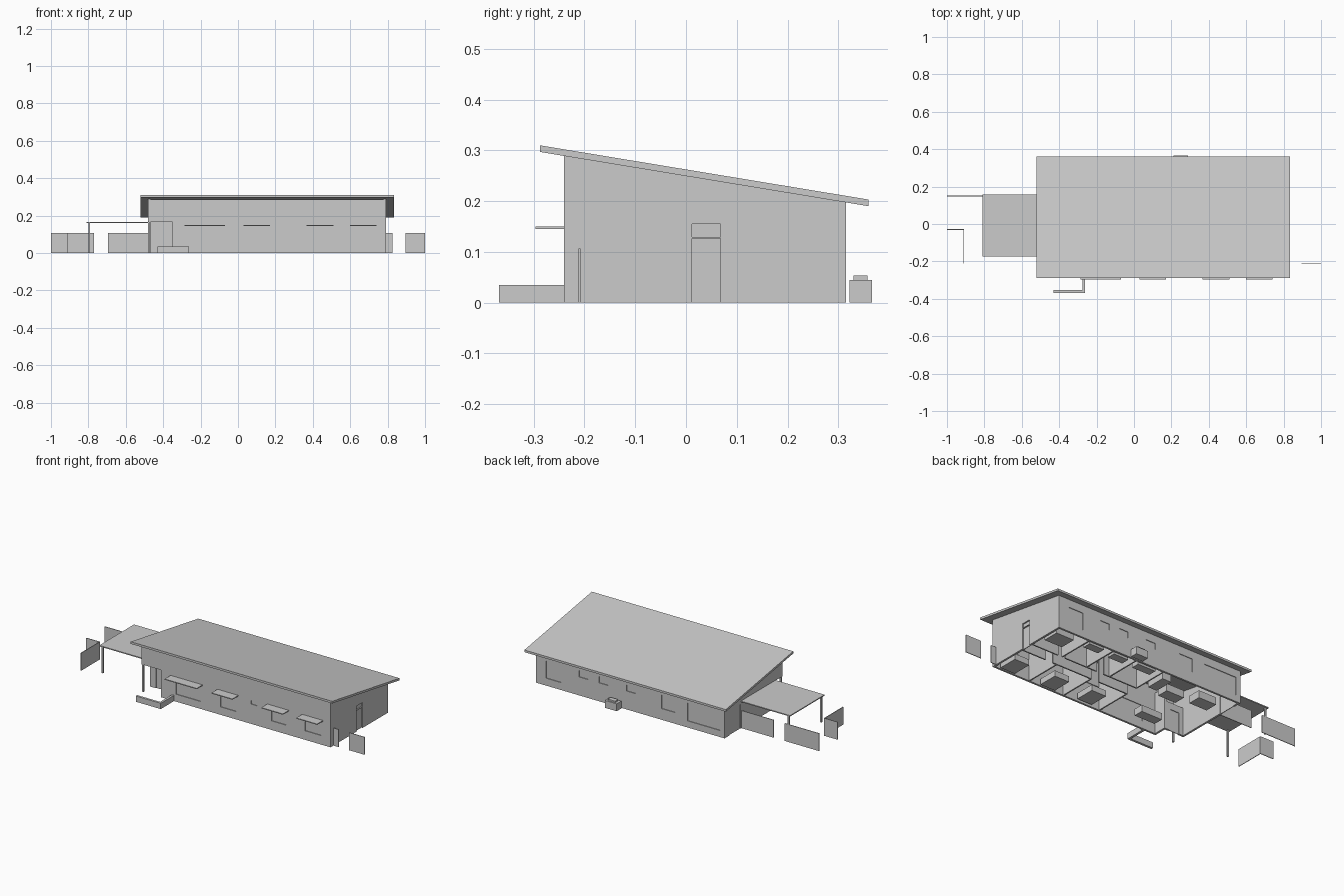
import bpy, bmesh

if "Cube" in bpy.data.objects:
    bpy.data.objects.remove(bpy.data.objects["Cube"])

T = 0.012                      # wall thickness
X0, X1, Y0, Y1 = -0.48, 0.79, -0.24, 0.315
PORCH_X, PORCH_Y, PORCH_Z = -0.35, -0.16, 0.165


def under_roof(y):
    return 0.297 - 0.165 * (y + 0.288)


def finish(name, bm):
    bmesh.ops.recalc_face_normals(bm, faces=bm.faces)
    mesh = bpy.data.meshes.new(name)
    bm.to_mesh(mesh)
    bm.free()
    ob = bpy.data.objects.new(name, mesh)
    bpy.context.collection.objects.link(ob)
    return ob


def boxes(name, items):
    """One object from boxes given as x0, x1, y0, y1, z0, z1."""
    bm = bmesh.new()
    for x0, x1, y0, y1, z0, z1 in items:
        vs = bmesh.ops.create_cube(bm, size=1)['verts']
        for v in vs:
            v.co = (x1 if v.co.x > 0 else x0, y1 if v.co.y > 0 else y0, z1 if v.co.z > 0 else z0)
    return finish(name, bm)


def prism(name, profile, x0, x1):
    """Side (y, z) profile extruded along x."""
    bm = bmesh.new()
    face = bm.faces.new([bm.verts.new((x0, y, z)) for y, z in profile])
    out = bmesh.ops.extrude_face_region(bm, geom=[face])['geom']
    bmesh.ops.translate(bm, vec=(x1 - x0, 0, 0), verts=[v for v in out if isinstance(v, bmesh.types.BMVert)])
    return finish(name, bm)


def cut(wall, items):
    cutter = boxes(wall.name + "_cutter", items)
    cutter.hide_render = True
    mod = wall.modifiers.new("openings", 'BOOLEAN')
    mod.operation, mod.solver, mod.object = 'DIFFERENCE', 'EXACT', cutter
    bpy.context.view_layer.objects.active = wall
    bpy.ops.object.modifier_apply(modifier=mod.name)
    bpy.data.objects.remove(cutter)


def wall_with_windows(name, x0, x1, y, top, windows):
    """Wall along x with cut openings and inset panes; windows are x0, x1, z0, z1."""
    wall = boxes(name, [(x0, x1, y, y + T, 0, top)])
    cut(wall, [(a, b, y - 0.02, y + T + 0.02, c, d) for a, b, c, d in windows])
    boxes(name + "_panes", [(a, b, y + 0.004, y + T - 0.004, c, d) for a, b, c, d in windows])


# Single-pitch roof slab
yf, yb = -0.288, 0.36
prism("roof", [(yf, under_roof(yf)), (yb, under_roof(yb)),
               (yb, under_roof(yb) + 0.013), (yf, under_roof(yf) + 0.013)], -0.52, 0.835)

# Front and back walls
wall_with_windows("front_wall", PORCH_X, X1, Y0, under_roof(Y0 + T), [
    (-0.25, -0.085, 0.045, 0.142), (0.05, 0.155, 0.048, 0.142), (0.255, 0.297, 0.12, 0.143),
    (0.395, 0.495, 0.055, 0.142), (0.62, 0.725, 0.055, 0.142)])
wall_with_windows("back_wall", X0, X1, Y1 - T, under_roof(Y1), [
    (-0.45, -0.23, 0.04, 0.15), (-0.145, -0.055, 0.068, 0.15), (0.115, 0.18, 0.112, 0.15),
    (0.305, 0.365, 0.112, 0.15), (0.435, 0.5, 0.112, 0.15), (0.62, 0.72, 0.045, 0.15)])

# Side walls with doors
right = prism("right_wall", [(Y0, 0), (Y1, 0), (Y1, under_roof(Y1)), (Y0, under_roof(Y0))], X1 - T, X1)
cut(right, [(X1 - 0.05, X1 + 0.05, 0.012, 0.068, -0.01, 0.126), (X1 - 0.05, X1 + 0.05, 0.012, 0.068, 0.129, 0.155)])
boxes("side_door", [(X1 - T, X1 - 0.008, 0.012, 0.068, 0, 0.126),
                    (X1 - T, X1 - 0.008, 0.012, 0.068, 0.129, 0.155)])
left = prism("left_wall", [(PORCH_Y, 0), (Y1, 0), (Y1, under_roof(Y1)), (Y0, under_roof(Y0)),
                           (Y0, PORCH_Z), (PORCH_Y, PORCH_Z)], X0, X0 + T)
cut(left, [(X0 - 0.05, X0 + 0.05, 0.16, 0.27, -0.01, 0.15)])
boxes("patio_door", [(X0 + 0.004, X0 + 0.008, 0.16, 0.27, 0, 0.15)])

# Recessed entry porch at the front left corner
boxes("porch_upper_wall", [(X0, PORCH_X, Y0, Y0 + T, PORCH_Z, under_roof(Y0 + T))])
boxes("porch_ceiling", [(X0, PORCH_X, Y0, PORCH_Y + T, PORCH_Z, PORCH_Z + 0.006)])
boxes("porch_side_wall", [(PORCH_X, PORCH_X + T, Y0, PORCH_Y + T, 0, 0.25)])
porch_back = boxes("porch_back_wall", [(X0, PORCH_X, PORCH_Y, PORCH_Y + T, 0, PORCH_Z)])
cut(porch_back, [(-0.44, -0.375, PORCH_Y - 0.02, PORCH_Y + 0.03, -0.01, 0.13)])
boxes("entry_door", [(-0.44, -0.375, PORCH_Y + 0.004, PORCH_Y + 0.008, 0, 0.13)])
boxes("porch_post", [(-0.477, -0.467, Y0, Y0 + 0.01, 0, PORCH_Z)])

# Carport
boxes("carport_roof", [(-0.81, X0, -0.175, 0.158, 0.161, 0.167)])
boxes("carport_posts", [(-0.8, -0.79, y - 0.005, y + 0.005, 0, 0.161) for y in (-0.165, 0.148)])

# Window awnings
boxes("awnings", [(a, b, -0.297, Y0, 0.145, 0.15)
                  for a, b in ((-0.285, -0.07), (0.03, 0.17), (0.365, 0.51), (0.6, 0.74))])

# Low L-shaped garden wall
boxes("garden_wall", [(-0.43, -0.262, -0.368, -0.354, 0, 0.035),
                      (-0.276, -0.262, -0.354, Y0, 0, 0.035)])

# Fence panels
F, H = 0.002, 0.107
boxes("fence", [(-1, -0.77, 0.15 - F, 0.15 + F, 0, H), (-0.695, X0, 0.15 - F, 0.15 + F, 0, H),
                (-1, -0.91, -0.03 - F, -0.03 + F, 0, H), (-0.91 - F, -0.91 + F, -0.21, -0.03, 0, H),
                (X1, 0.825, -0.212, -0.208, 0, H), (0.895, 1, -0.212, -0.208, 0, H)])

# Outdoor air unit
boxes("air_unit", [(0.21, 0.29, 0.322, 0.366, 0, 0.045)])
boxes("air_unit_cap", [(0.225, 0.275, 0.33, 0.358, 0.045, 0.054)])

# Interior partitions along a central corridor
P = 0.008
boxes("corridor_walls", [(a, b, y - P / 2, y + P / 2, 0, 0.2) for a, b, y in (
    (0.62, X1 - T, 0.0), (0.3, 0.57, 0.0), (0.05, 0.25, 0.0),
    (0.6, X1 - T, 0.08), (0.33, 0.55, 0.08), (0.05, 0.28, 0.08))])
boxes("room_walls", [(x - P / 2, x + P / 2, a, b, 0, 0.195) for x, a, b in (
    (0.54, Y0 + T, 0), (0.3, Y0 + T, 0), (0.05, Y0 + T, 0),
    (0.57, 0.08, Y1 - T), (0.4, 0.08, Y1 - T), (0.24, 0.08, Y1 - T), (0.05, 0.08, Y1 - T))])

# Beds, tables and cabinets standing inside
boxes("furniture", [(x - a / 2, x + a / 2, y - b / 2, y + b / 2, 0, z) for x, y, a, b, z in (
    (0.7, -0.16, 0.1, 0.12, 0.035), (0.7, 0.21, 0.12, 0.1, 0.035), (0.42, -0.16, 0.1, 0.12, 0.035),
    (0.5, 0.26, 0.1, 0.05, 0.045), (0.33, 0.26, 0.1, 0.05, 0.045), (0.17, -0.15, 0.1, 0.12, 0.035),
    (0.15, 0.26, 0.12, 0.05, 0.05), (-0.02, 0.19, 0.06, 0.12, 0.05), (-0.15, 0.13, 0.12, 0.07, 0.045),
    (-0.2, -0.12, 0.14, 0.06, 0.04), (-0.33, 0.18, 0.12, 0.08, 0.045))])
